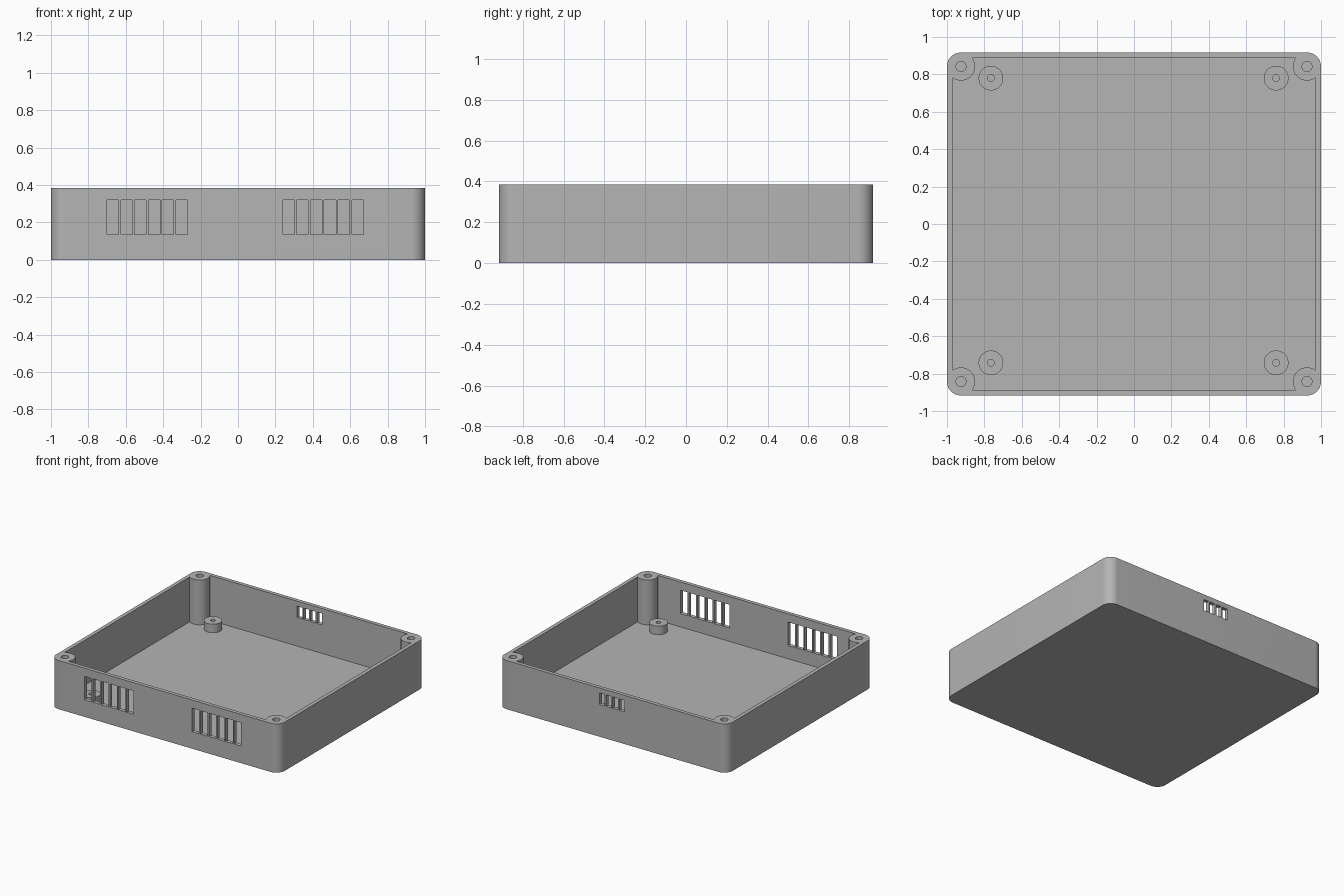
import bpy
import bmesh
from math import radians, sin, cos, pi, sqrt, atan2

old = bpy.data.objects.get("Cube")
if old:
    bpy.data.objects.remove(old, do_unlink=True)

# Main sizes
HX, HY, HEIGHT = 1.0, 0.917, 0.385
WALL, FLOOR, R = 0.03, 0.03, 0.075
PX, PY = HX - R, HY - R          # corner post centres
CORNERS = [(1, 1), (-1, 1), (-1, -1), (1, -1)]

grey = bpy.data.materials.new("plain grey")
grey.use_nodes = True
colour = (0.46, 0.46, 0.46, 1)
grey.diffuse_color = colour
grey.node_tree.nodes["Principled BSDF"].inputs["Base Color"].default_value = colour


def finish(name, bm):
    bmesh.ops.recalc_face_normals(bm, faces=bm.faces[:])
    mesh = bpy.data.meshes.new(name)
    bm.to_mesh(mesh)
    bm.free()
    mesh.materials.append(grey)
    obj = bpy.data.objects.new(name, mesh)
    bpy.context.collection.objects.link(obj)
    return obj


def activate(obj):
    bpy.ops.object.select_all(action='DESELECT')
    obj.select_set(True)
    bpy.context.view_layer.objects.active = obj


def smooth(obj):
    activate(obj)
    bpy.ops.object.shade_smooth_by_angle(angle=radians(30))


def prism(bm, outline, z0, z1):
    """Extrude a flat outline from z0 to z1."""
    base = bm.faces.new([bm.verts.new((x, y, z0)) for x, y in outline])
    out = bmesh.ops.extrude_face_region(bm, geom=[base], use_keep_orig=True)
    tops = [v for v in out["geom"] if isinstance(v, bmesh.types.BMVert)]
    bmesh.ops.translate(bm, verts=tops, vec=(0, 0, z1 - z0))


def box(bm, x0, x1, y0, y1, z0, z1):
    prism(bm, [(x0, y0), (x1, y0), (x1, y1), (x0, y1)], z0, z1)


def arc(cx, cy, r, a0, a1, n):
    steps = [a0 + (a1 - a0) * i / n for i in range(n + 1)]
    return [(cx + r * cos(a), cy + r * sin(a)) for a in steps]


def four_corners(corner):
    """Mirror one corner's points round all four corners."""
    points = []
    for sx, sy in CORNERS:
        run = [(x * sx, y * sy) for x, y in corner]
        points += run if sx * sy > 0 else run[::-1]
    return points


def cut(obj, cutter):
    mod = obj.modifiers.new("cut", 'BOOLEAN')
    mod.operation = 'DIFFERENCE'
    mod.solver = 'EXACT'
    mod.object = cutter
    activate(obj)
    bpy.ops.object.modifier_apply(modifier=mod.name)
    bpy.data.objects.remove(cutter, do_unlink=True)


# Case: solid block with rounded corners
bm = bmesh.new()
prism(bm, four_corners(arc(PX, PY, R, 0, pi / 2, 12)), 0, HEIGHT)
case = finish("case", bm)

# Cavity, scooped round the corner posts
near = R - WALL
far = sqrt(R * R - near * near)
bm = bmesh.new()
scoop = arc(PX, PY, R, atan2(-far, near) + 2 * pi, atan2(near, -far), 20)
prism(bm, four_corners(scoop), FLOOR, HEIGHT + 0.1)
cut(case, finish("cavity_cutter", bm))

# Vent slots and screw holes
bm = bmesh.new()


def vent(x0, x1, y, z0, z1, count, bar=0.012):
    width = (x1 - x0 - bar * (count - 1)) / count
    for i in range(count):
        x = x0 + i * (width + bar)
        box(bm, x, x + width, y - 0.05, y + 0.05, z0, z1)


vent(-0.70, -0.27, -HY, 0.135, 0.32, 6)
vent(0.24, 0.67, -HY, 0.135, 0.32, 6)
vent(-0.105, 0.115, HY, 0.255, 0.345, 4)
for sx, sy in CORNERS:
    hole = arc(PX * sx, PY * sy, 0.027, 0, 2 * pi, 24)[:-1]
    prism(bm, hole, FLOOR + 0.03, HEIGHT + 0.1)
cut(case, finish("hole_cutter", bm))
smooth(case)


# Board standoffs on the floor
def standoff(name, x, y, r=0.066, hole=0.018, top=0.098):
    bm = bmesh.new()
    low = FLOOR + 0.002
    profile = [(r, FLOOR - 0.005), (r, top), (hole, top), (hole, low), (0, low)]
    verts = [bm.verts.new((px, 0, pz)) for px, pz in profile]
    edges = [bm.edges.new(pair) for pair in zip(verts, verts[1:])]
    bmesh.ops.spin(bm, geom=verts + edges, cent=(0, 0, 0), axis=(0, 0, 1),
                   angle=2 * pi, steps=32)
    bmesh.ops.remove_doubles(bm, verts=bm.verts[:], dist=0.0001)
    obj = finish(name, bm)
    obj.location = (x, y, 0)
    smooth(obj)


for side, x in (("left", 0.76), ("right", -0.765)):
    standoff("back_" + side + "_standoff", x, 0.78)
    standoff("front_" + side + "_standoff", x, -0.742)
